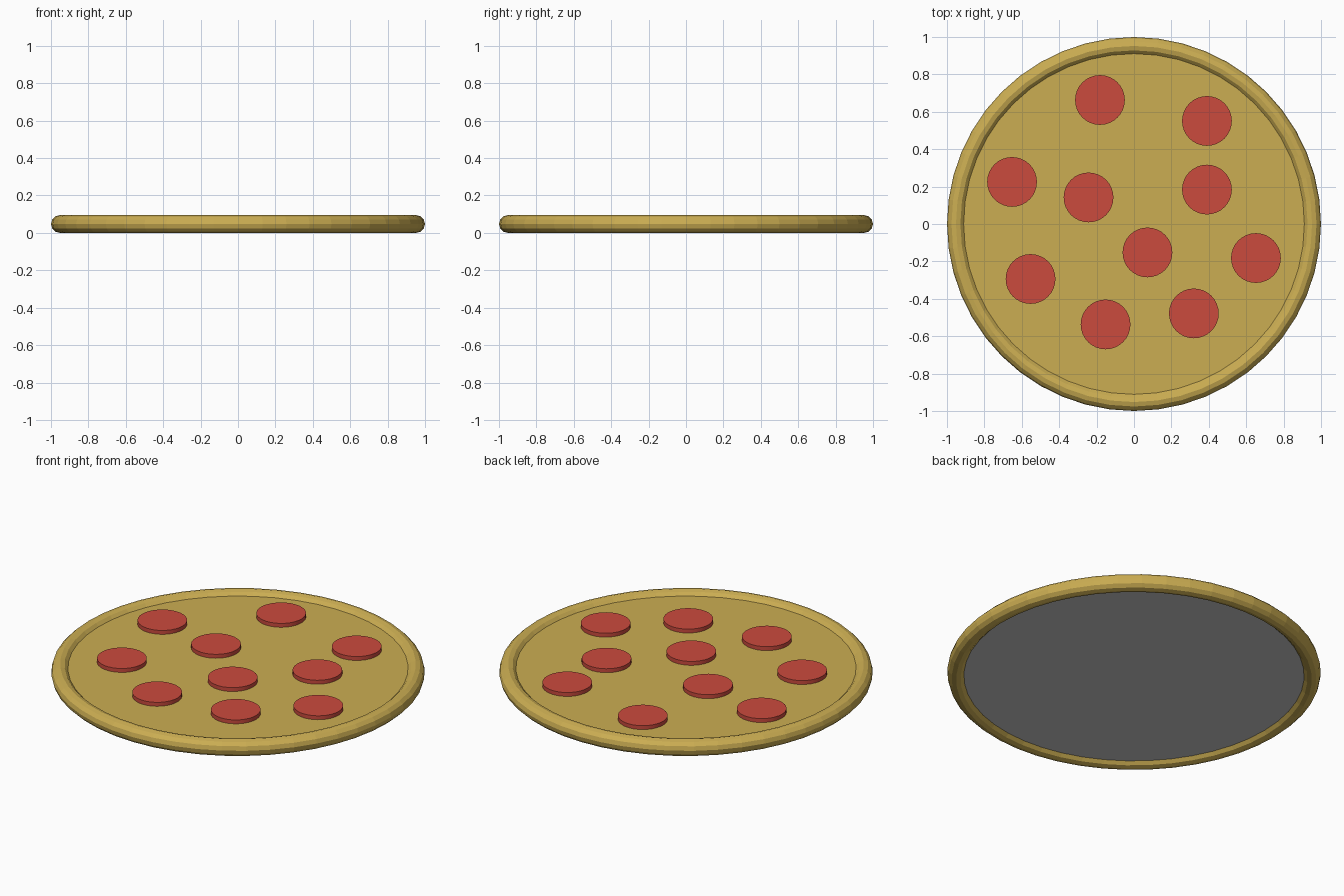
import bpy, bmesh, math

if "Cube" in bpy.data.objects:
    bpy.data.objects.remove(bpy.data.objects["Cube"])

R, r = 0.952, 0.0476          # crust ring radius and tube radius
TOP, BOTTOM = 0.0714, 0.0238  # dough disc


def material(name, rgb):
    m = bpy.data.materials.new(name)
    m.diffuse_color = (*rgb, 1.0)
    m.use_nodes = True
    m.node_tree.nodes["Principled BSDF"].inputs["Base Color"].default_value = m.diffuse_color
    return m


gold = material("golden dough", (0.60, 0.42, 0.085))
red = material("sausage red", (0.60, 0.070, 0.048))
grey = material("grey underside", (0.58, 0.58, 0.58))


def disc(name, x, y, z0, z1, radius, sides, mat):
    bpy.ops.mesh.primitive_cylinder_add(
        vertices=sides, radius=radius, depth=z1 - z0,
        location=(x, y, (z0 + z1) / 2))
    ob = bpy.context.object
    ob.name = name
    ob.data.materials.append(mat)
    return ob


# crust ring
bpy.ops.mesh.primitive_torus_add(
    major_radius=R, minor_radius=r, major_segments=48, minor_segments=12,
    location=(0, 0, r))
crust = bpy.context.object
crust.name = "crust"
crust.data.materials.append(gold)
bpy.ops.object.shade_flat()

# dough base, grey underneath
base = disc("dough_base", 0, 0, BOTTOM, TOP, R, 48, gold)
base.data.materials.append(grey)
for f in base.data.polygons:
    if f.normal.z < -0.5:
        f.material_index = 1

# sausage slices
spots = [(-0.182, 0.663), (0.39, 0.551), (-0.652, 0.225), (-0.243, 0.142),
         (0.39, 0.184), (0.072, -0.152), (0.652, -0.182), (-0.553, -0.294),
         (-0.152, -0.537), (0.32, -0.478)]
for i, (x, y) in enumerate(spots, 1):
    s = disc(f"sausage_slice_{i}", x, y, TOP - 0.005, 0.0945, 0.133, 32, red)
    bpy.context.view_layer.objects.active = s
    bpy.ops.object.shade_smooth_by_angle(angle=math.radians(30))
